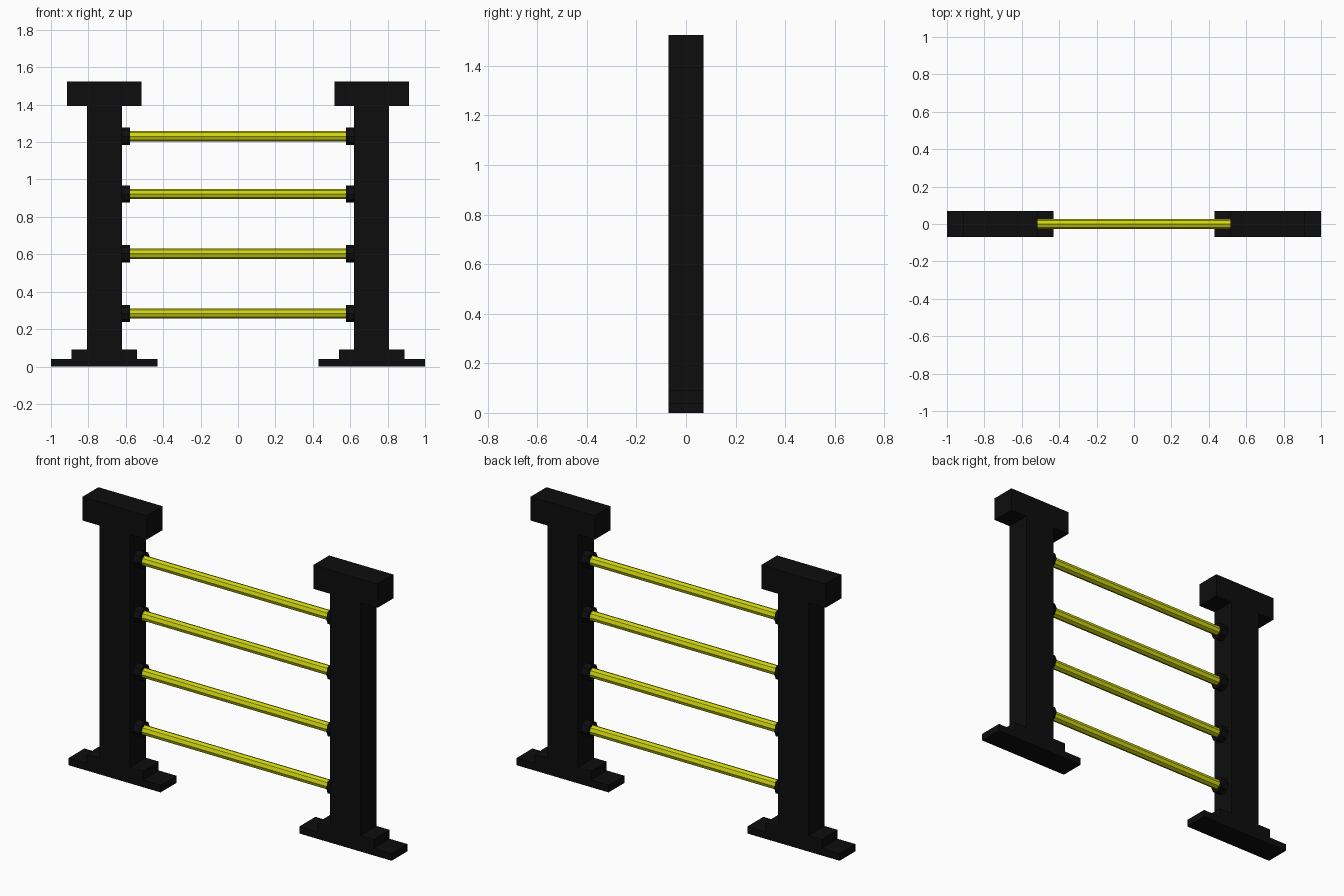
import bpy
import math

if "Cube" in bpy.data.objects:
    bpy.data.objects.remove(bpy.data.objects["Cube"])


def material(name, rgb):
    m = bpy.data.materials.new(name)
    m.diffuse_color = (*rgb, 1)
    m.use_nodes = True
    m.node_tree.nodes["Principled BSDF"].inputs["Base Color"].default_value = m.diffuse_color
    return m


BLACK = material("matte black", (0.004, 0.004, 0.004))
YELLOW = material("acid yellow", (0.62, 0.66, 0.005))
DEPTH = 0.14


def box(name, x0, x1, z0, z1):
    bpy.ops.mesh.primitive_cube_add(size=1, location=((x0 + x1) / 2, 0, (z0 + z1) / 2))
    o = bpy.context.object
    o.name = name
    o.scale = (x1 - x0, DEPTH, z1 - z0)
    bpy.ops.object.transform_apply(location=False, rotation=False, scale=True)
    o.data.materials.append(BLACK)


def rod(name, x0, x1, z, radius, mat):
    # Eight-sided rod lying along x, with an edge facing front and top
    bpy.ops.mesh.primitive_cylinder_add(vertices=8, radius=radius, depth=x1 - x0,
                                        location=((x0 + x1) / 2, 0, z),
                                        rotation=(0, math.pi / 2, 0))
    o = bpy.context.object
    o.name = name
    o.data.materials.append(mat)


# Stepped foot, post and cap: inner x, outer x, bottom, top
PROFILE = [("foot_plate", 0.43, 1.0, 0.0, 0.04),
           ("foot_step", 0.54, 0.89, 0.04, 0.09),
           ("post", 0.62, 0.808, 0.09, 1.392),
           ("cap", 0.515, 0.913, 1.392, 1.525)]
BAR_HEIGHTS = (0.283, 0.603, 0.922, 1.231)

for side, s in (("left", -1), ("right", 1)):
    for part, a, b, z0, z1 in PROFILE:
        x0, x1 = sorted((s * a, s * b))
        box(f"{side}_{part}", x0, x1, z0, z1)
    # Collars that hold the bars
    for i, z in enumerate(BAR_HEIGHTS):
        x0, x1 = sorted((s * 0.578, s * 0.63))
        rod(f"{side}_collar_{i + 1}", x0, x1, z, 0.046, BLACK)

# Yellow cross bars
for i, z in enumerate(BAR_HEIGHTS):
    rod(f"cross_bar_{i + 1}", -0.61, 0.61, z, 0.027, YELLOW)
